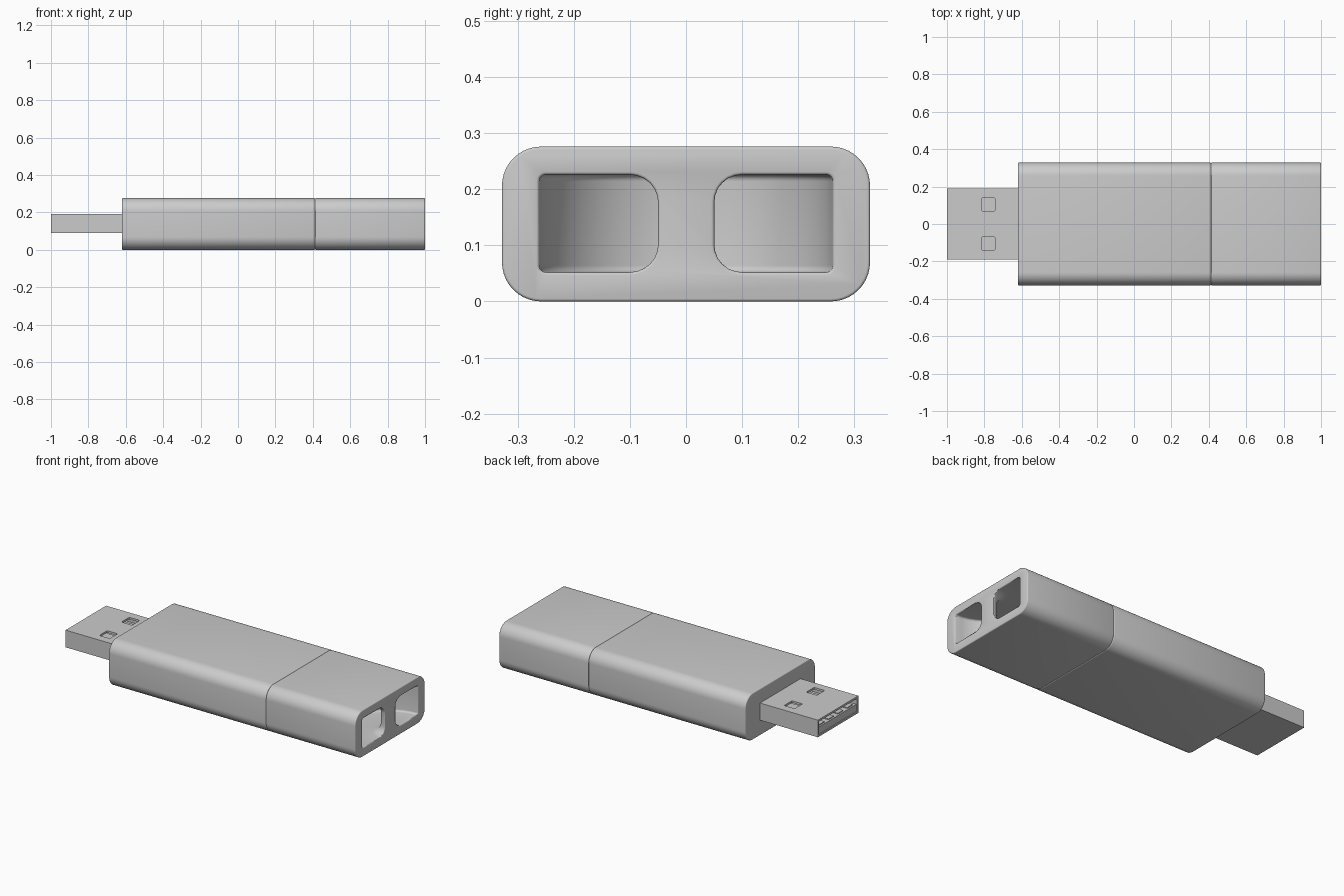
import bpy, bmesh
from math import sin, cos, pi, radians
from mathutils import Matrix

if "Cube" in bpy.data.objects:
    bpy.data.objects.remove(bpy.data.objects["Cube"], do_unlink=True)

MID_Z = 0.138
grey = bpy.data.materials.new("light_grey")
grey.use_nodes = True
GREY = (0.6, 0.6, 0.6, 1)
grey.diffuse_color = GREY
grey.node_tree.nodes["Principled BSDF"].inputs["Base Color"].default_value = GREY


def finish(name, bm):
    bmesh.ops.recalc_face_normals(bm, faces=bm.faces)
    mesh = bpy.data.meshes.new(name)
    bm.to_mesh(mesh)
    bm.free()
    mesh.materials.append(grey)
    ob = bpy.data.objects.new(name, mesh)
    bpy.context.collection.objects.link(ob)
    return ob


def activate(ob):
    bpy.ops.object.select_all(action='DESELECT')
    ob.select_set(True)
    bpy.context.view_layer.objects.active = ob


def rounded_rect(u0, u1, v0, v1, r_low, r_high, steps):
    """Rounded rectangle; r_low and r_high are the corner radii at u0 and u1."""
    corners = [(u1, v1, r_high, 0), (u0, v1, r_low, 1),
               (u0, v0, r_low, 2), (u1, v0, r_high, 3)]
    pts = []
    for u, v, r, quarter in corners:
        cu = u - r if u == u1 else u + r
        cv = v - r if v == v1 else v + r
        for i in range(steps + 1):
            a = (quarter + i / steps) * pi / 2
            pts.append((cu + r * cos(a), cv + r * sin(a)))
    return pts


def case_section(name, x0, x1):
    bm = bmesh.new()
    pts = rounded_rect(-0.328, 0.328, 0, 2 * MID_Z, 0.07, 0.07, 10)
    face = bm.faces.new([bm.verts.new((x0, y, z)) for y, z in pts])
    ext = bmesh.ops.extrude_face_region(bm, geom=[face])
    verts = [g for g in ext["geom"] if isinstance(g, bmesh.types.BMVert)]
    bmesh.ops.translate(bm, verts=verts, vec=(x1 - x0, 0, 0))
    return finish(name, bm)


def box(name, x, y, z):
    """Box from the (low, high) range on each axis."""
    bm = bmesh.new()
    size = [b - a for a, b in (x, y, z)]
    mid = [(a + b) / 2 for a, b in (x, y, z)]
    bmesh.ops.create_cube(bm, size=1, matrix=Matrix.Translation(mid) @ Matrix.Diagonal((*size, 1)))
    return finish(name, bm)


def cut(ob, cutter):
    cutter.hide_render = True
    activate(ob)
    mod = ob.modifiers.new("cut", 'BOOLEAN')
    mod.operation = 'DIFFERENCE'
    mod.solver = 'EXACT'
    mod.object = cutter
    bpy.ops.object.modifier_apply(modifier=mod.name)
    bpy.data.objects.remove(cutter, do_unlink=True)


def soften(ob, width):
    activate(ob)
    mod = ob.modifiers.new("soft_edges", 'BEVEL')
    mod.width = width
    mod.segments = 3
    mod.limit_method = 'ANGLE'
    mod.angle_limit = radians(50)
    mod.use_clamp_overlap = False
    bpy.ops.object.modifier_apply(modifier=mod.name)
    bpy.ops.object.shade_smooth_by_angle(angle=radians(35))


# Case in two sections that meet at a fine seam
body = case_section("body", -0.62, 0.412)
end_cap = case_section("end_cap", 0.412, 1.0)

# Curved lanyard tunnel that runs behind a central post
bm = bmesh.new()
section = rounded_rect(0.05, 0.262, 0.052, 0.226, 0.05, 0.012, 6)
loop = [bm.verts.new((1 + r, 0, z)) for r, z in section]
edges = [bm.edges.new((loop[i - 1], loop[i])) for i in range(len(loop))]
bmesh.ops.spin(bm, geom=loop + edges, cent=(1, 0, 0), axis=(0, 0, 1),
               angle=2 * pi, steps=40, use_merge=True)
bmesh.ops.remove_doubles(bm, verts=bm.verts, dist=0.0002)
cut(end_cap, finish("tunnel_cutter", bm))

for part in (body, end_cap):
    soften(part, 0.005)

# Metal plug shell, open at the tip, with two windows in its top
shell = box("plug_shell", (-1, -0.6), (-0.19, 0.19), (0.09, 0.192))
cut(shell, box("cavity_cutter", (-1.1, -0.63), (-0.178, 0.178), (0.102, 0.180)))
for side in (-1, 1):
    y = side * 0.104
    window = box("window_cutter", (-0.813, -0.744), (y - 0.037, y + 0.037), (0.15, 0.25))
    activate(window)
    mod = window.modifiers.new("round", 'BEVEL')
    mod.width = 0.006
    mod.segments = 2
    bpy.ops.object.modifier_apply(modifier=mod.name)
    cut(shell, window)

# Contact tongue in the lower half of the plug, with four contact strips
box("contact_tongue", (-0.995, -0.62), (-0.178, 0.178), (0.102, 0.144))
for i in range(4):
    y = (i - 1.5) * 0.088
    box("contact_strip", (-0.985, -0.64), (y - 0.025, y + 0.025), (0.143, 0.149))
